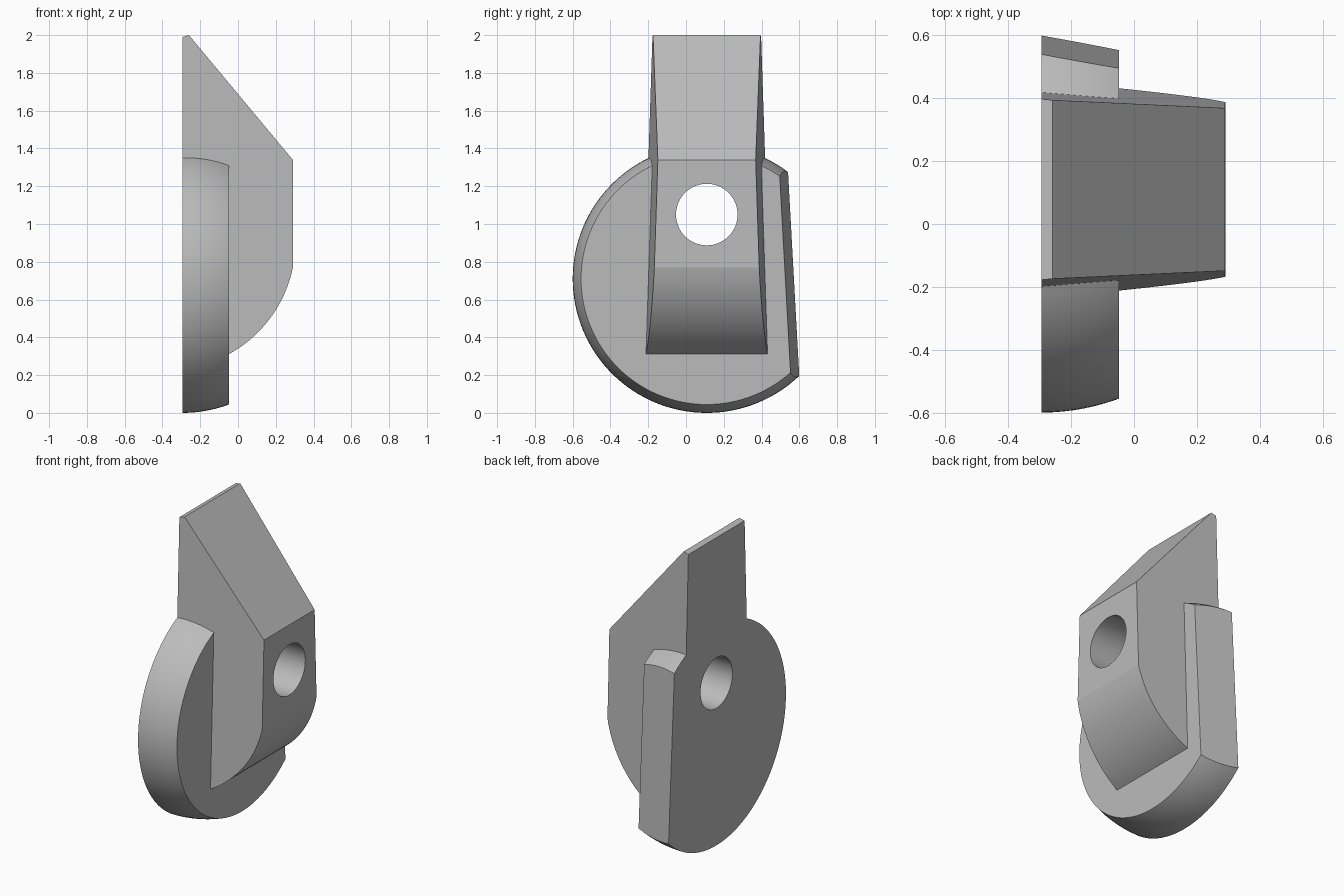
import bpy, bmesh
from math import sin, cos, radians, pi
from mathutils import Vector, Matrix

if "Cube" in bpy.data.objects:
    bpy.data.objects.remove(bpy.data.objects["Cube"])

BACK, FRONT = -0.295, -0.048     # flat faces of the disc
MID_Y, MID_Z = 0.11, 0.71        # disc centre
RADIUS = 0.71

grey = bpy.data.materials.new("plain grey")
grey.use_nodes = True
colour = (0.5, 0.5, 0.5, 1)
grey.diffuse_color = colour
grey.node_tree.nodes["Principled BSDF"].inputs["Base Color"].default_value = colour


def make_object(name, bm):
    bmesh.ops.recalc_face_normals(bm, faces=bm.faces[:])
    mesh = bpy.data.meshes.new(name)
    bm.to_mesh(mesh)
    bm.free()
    mesh.materials.append(grey)
    obj = bpy.data.objects.new(name, mesh)
    bpy.context.collection.objects.link(obj)
    return obj


def slice_off(bm, point, normal):
    """Remove everything on the normal's side and cap the cut."""
    cut = bmesh.ops.bisect_plane(
        bm, geom=bm.verts[:] + bm.edges[:] + bm.faces[:], dist=1e-5,
        plane_co=point, plane_no=normal, clear_outer=True)
    edges = [e for e in cut["geom_cut"]
             if isinstance(e, bmesh.types.BMEdge) and e.is_boundary]
    bmesh.ops.edgeloop_fill(bm, edges=edges)


def apply_boolean(target, tool, operation):
    mod = target.modifiers.new(operation.lower(), 'BOOLEAN')
    mod.operation = operation
    mod.solver = 'EXACT'
    mod.object = tool
    bpy.context.view_layer.objects.active = target
    bpy.ops.object.modifier_apply(modifier=mod.name)
    bpy.data.objects.remove(tool)


# Domed disc: a ball cut flat in front and along one leaning side
bm = bmesh.new()
place = Matrix.Translation((BACK, MID_Y, MID_Z)) @ Matrix.Rotation(pi / 2, 4, 'Y')
bmesh.ops.create_uvsphere(bm, u_segments=128, v_segments=64, radius=RADIUS, matrix=place)
slice_off(bm, (FRONT, 0, 0), (1, 0, 0))
slice_off(bm, (BACK, 0.54, 1.28), (0.184, 1, 0.055))
body = make_object("bracket", bm)

# Post: side profile with a rounded toe, tapered in width
arc_r, arc_x, arc_z = 0.677, -0.373, 0.905
profile = [(-0.4, 1.96), (-0.4, 0.31)]
for i in range(25):
    a = radians(28.5 + 50 * i / 24)
    profile.append((arc_x + arc_r * sin(a), arc_z - arc_r * cos(a)))
profile += [(0.29, 1.34), (-0.26, 2.0)]

bm = bmesh.new()
sides = []
for s in (-1, 1):
    sides.append([bm.verts.new((x, MID_Y + s * (0.328 - 0.033 * z - 0.086 * x), z))
                  for x, z in profile])
    bm.faces.new(sides[-1])
for i in range(len(profile)):
    j = (i + 1) % len(profile)
    bm.faces.new((sides[0][i], sides[0][j], sides[1][j], sides[1][i]))
apply_boolean(body, make_object("post", bm), 'UNION')

# Flat back across disc and post
bm = bmesh.new()
bm.from_mesh(body.data)
slice_off(bm, (BACK, 0, 0), (-1, 0, 0))
bmesh.ops.recalc_face_normals(bm, faces=bm.faces[:])
bm.to_mesh(body.data)
bm.free()

# Round hole through the post
bm = bmesh.new()
bmesh.ops.create_cone(bm, cap_ends=True, segments=64, radius1=0.163, radius2=0.163, depth=2,
                      matrix=Matrix.Translation((0, MID_Y, 1.05)) @ Matrix.Rotation(pi / 2, 4, 'Y'))
apply_boolean(body, make_object("drill", bm), 'DIFFERENCE')

# Smooth curves, crisp edges
bpy.ops.object.select_all(action='DESELECT')
body.select_set(True)
bpy.context.view_layer.objects.active = body
bpy.ops.object.shade_smooth_by_angle(angle=radians(8))
